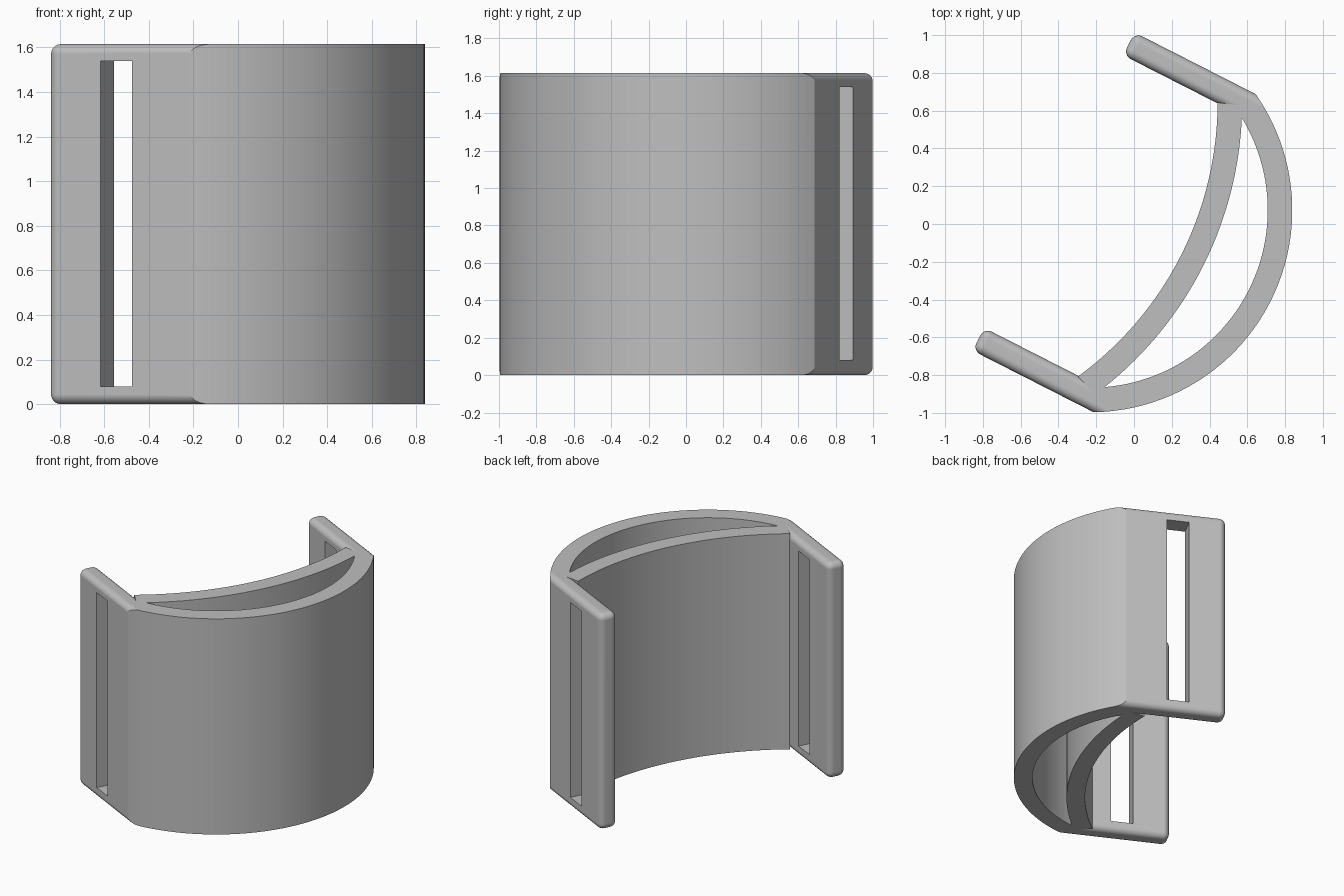
import bpy, bmesh, math
from mathutils import Matrix

if "Cube" in bpy.data.objects:
    bpy.data.objects.remove(bpy.data.objects["Cube"], do_unlink=True)

HEIGHT = 1.615
TILT = math.radians(-27)
OUTER_C, INNER_C = -0.24, -1.503      # arc centres along the bracket's own axis
TAB_IN, TAB_OUT = 0.81, 0.945         # inner and outer face of each tab
TAB_TIP, FILLET = -0.457, 0.045

grey = bpy.data.materials.new("light grey")
grey.use_nodes = True
grey.diffuse_color = (0.52, 0.52, 0.52, 1)
grey.node_tree.nodes["Principled BSDF"].inputs["Base Color"].default_value = (0.52, 0.52, 0.52, 1)


def arc(centre, radius, half, n=48):
    """Points of an arc reaching +-half across the axis."""
    a = math.asin(half / radius)
    angles = [-a + 2 * a * i / n for i in range(n + 1)]
    return [(centre + radius * math.cos(t), radius * math.sin(t)) for t in angles]


def finish(bm, name):
    bmesh.ops.recalc_face_normals(bm, faces=bm.faces[:])
    me = bpy.data.meshes.new(name)
    bm.to_mesh(me)
    bm.free()
    me.materials.append(grey)
    ob = bpy.data.objects.new(name, me)
    bpy.context.collection.objects.link(ob)
    return ob


def prism(name, points, z0, z1):
    bm = bmesh.new()
    face = bm.faces.new([bm.verts.new((x, y, z0)) for x, y in points])
    new = bmesh.ops.extrude_face_region(bm, geom=[face])["geom"]
    bmesh.ops.translate(bm, vec=(0, 0, z1 - z0),
                        verts=[v for v in new if isinstance(v, bmesh.types.BMVert)])
    return finish(bm, name)


def box(name, x0, x1, y0, y1, z0, z1, fillet=0):
    bm = bmesh.new()
    bmesh.ops.create_cube(bm, size=1)
    bmesh.ops.transform(
        bm, verts=bm.verts[:],
        matrix=Matrix.Translation(((x0 + x1) / 2, (y0 + y1) / 2, (z0 + z1) / 2))
        @ Matrix.Diagonal((x1 - x0, abs(y1 - y0), z1 - z0, 1)))
    if fillet:
        # the far end stays square, since it merges into the shell
        edges = [e for e in bm.edges if min(v.co.x for v in e.verts) < x0 + 0.01]
        bmesh.ops.bevel(bm, geom=edges, offset=fillet, segments=6,
                        profile=0.5, affect='EDGES')
    return finish(bm, name)


def combine(target, tool, operation):
    bpy.context.view_layer.objects.active = target
    mod = target.modifiers.new(operation, 'BOOLEAN')
    mod.operation, mod.object, mod.solver = operation, tool, 'EXACT'
    bpy.ops.object.modifier_apply(modifier=mod.name)
    bpy.data.objects.remove(tool, do_unlink=True)


# Core: curved inner wall in front, oversize towards the outer side
core_points = [(0.34, -0.9), (1.2, -0.9), (1.2, 0.9), (0.34, 0.9)]
core_points += arc(INNER_C, 1.8, TAB_IN + 0.004)[::-1]
bracket = prism("curved_strap_bracket", core_points, 0, HEIGHT)

# Strap tabs with rounded edges
for side in (-1, 1):
    tab = box("tab", TAB_TIP, 0.7, side * TAB_IN, side * TAB_OUT, 0, HEIGHT, FILLET)
    combine(bracket, tab, 'UNION')

# Round outer wall
rim = [(OUTER_C + 1.07 * math.cos(t), 1.07 * math.sin(t))
       for t in (2 * math.pi * i / 128 for i in range(128))]
combine(bracket, prism("outer_round", rim, -0.1, HEIGHT + 0.1), 'INTERSECT')

# Crescent opening between the two walls
crescent = arc(OUTER_C, 0.94, 0.797) + arc(INNER_C, 1.93, 0.797)[::-1]
combine(bracket, prism("crescent_cut", crescent, -0.1, HEIGHT + 0.1), 'DIFFERENCE')

# Strap slots
for side in (-1, 1):
    slot = box("slot_cut", -0.19, -0.031, side * 0.7, side * 1.05, 0.08, 1.54)
    combine(bracket, slot, 'DIFFERENCE')

# Final placement and shading
bracket.data.transform(Matrix.Rotation(TILT, 4, 'Z') @ Matrix.Translation((0, -0.04, 0)))
bpy.ops.object.select_all(action='DESELECT')
bracket.select_set(True)
bpy.context.view_layer.objects.active = bracket
bpy.ops.object.shade_smooth_by_angle(angle=math.radians(25))
weighted = bracket.modifiers.new("weighted_normals", 'WEIGHTED_NORMAL')
weighted.keep_sharp = True
